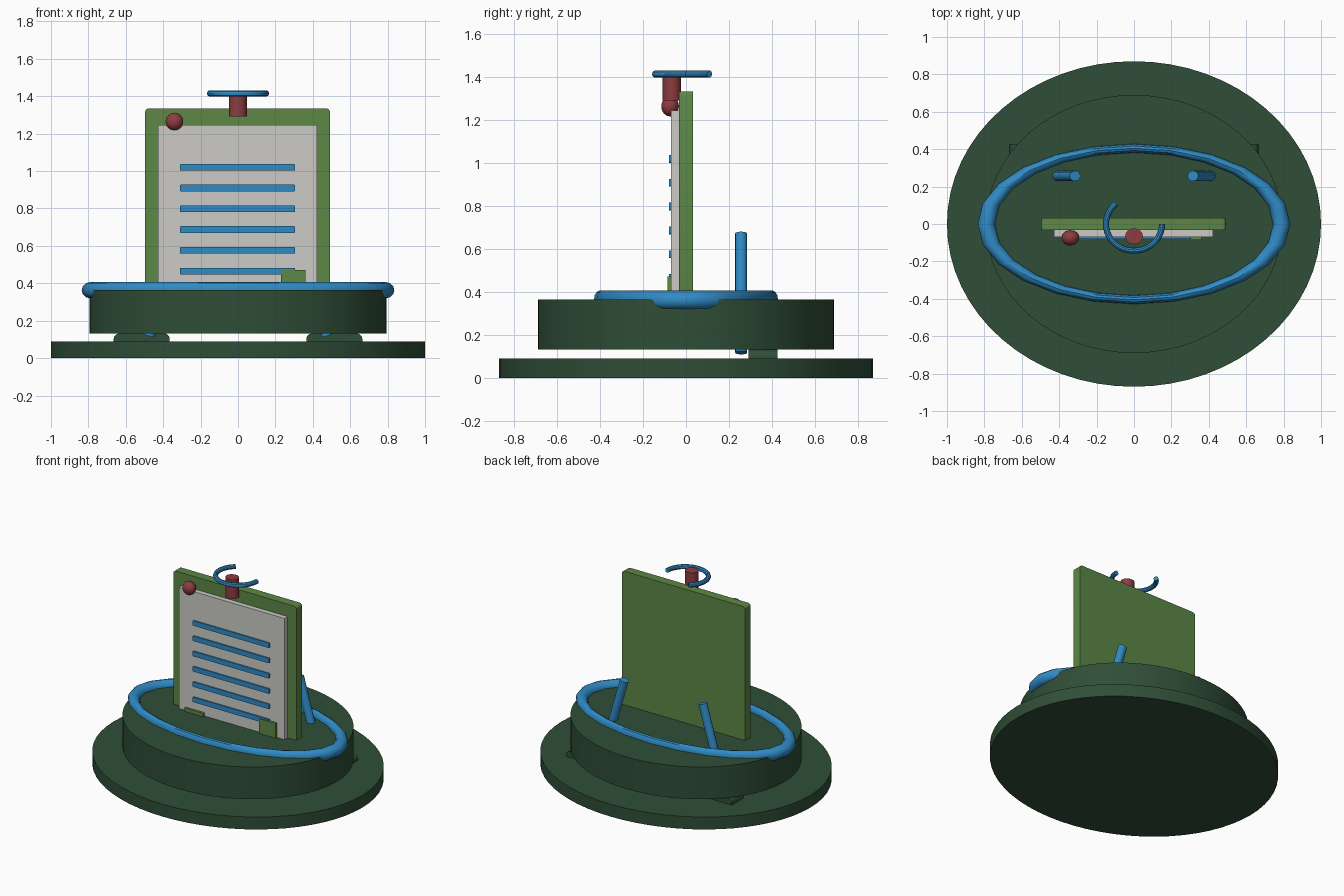
import bpy, bmesh, math
from mathutils import Vector, Matrix

cube = bpy.data.objects.get("Cube")
if cube:
    bpy.data.objects.remove(cube, do_unlink=True)


def material(name, rgb):
    """Flat material from an sRGB colour in 0..255."""
    linear = [((c / 255 + 0.055) / 1.055) ** 2.4 for c in rgb] + [1]
    mat = bpy.data.materials.new(name)
    mat.use_nodes = True
    mat.diffuse_color = linear
    mat.node_tree.nodes["Principled BSDF"].inputs["Base Color"].default_value = linear
    return mat


DARK = material("dark green", (47, 78, 55))
GREEN = material("leaf green", (93, 136, 70))
PAPER = material("paper grey", (204, 203, 198))
BLUE = material("blue", (48, 139, 198))
RED = material("dull red", (142, 60, 64))


def finish(bm, name, mat, smooth=True):
    bmesh.ops.recalc_face_normals(bm, faces=bm.faces)
    mesh = bpy.data.meshes.new(name)
    bm.to_mesh(mesh)
    bm.free()
    mesh.materials.append(mat)
    obj = bpy.data.objects.new(name, mesh)
    bpy.context.collection.objects.link(obj)
    if smooth:
        bpy.ops.object.select_all(action="DESELECT")
        obj.select_set(True)
        bpy.context.view_layer.objects.active = obj
        bpy.ops.object.shade_smooth_by_angle(angle=math.radians(35))
    return obj


def box(name, mat, low, high, bevel=0):
    """Box between two corners; bevel rounds the edges that run along y."""
    low, high = Vector(low), Vector(high)
    bm = bmesh.new()
    bmesh.ops.create_cube(bm, size=1)
    bm.transform(Matrix.Translation((low + high) / 2) @ Matrix.Diagonal((*(high - low), 1)))
    if bevel:
        edges = [e for e in bm.edges
                 if abs(e.verts[0].co.y - e.verts[1].co.y) > 0.001]
        bmesh.ops.bevel(bm, geom=edges, offset=bevel, segments=3,
                        profile=0.5, affect="EDGES")
    return finish(bm, name, mat)


def rod(name, mat, start, end, rx, ry, sides):
    """Elliptical cylinder between two points."""
    start, end = Vector(start), Vector(end)
    axis = end - start
    turn = Vector((0, 0, 1)).rotation_difference(axis).to_matrix().to_4x4()
    bm = bmesh.new()
    bmesh.ops.create_cone(bm, cap_ends=True, segments=sides,
                          radius1=1, radius2=1, depth=axis.length)
    bm.transform(Matrix.Translation((start + end) / 2) @ turn @ Matrix.Diagonal((rx, ry, 1, 1)))
    return finish(bm, name, mat)


def hoop(name, mat, centre, scale, minor, steps, sides, sweep=math.tau):
    """Unit ring with a round section, stretched by scale; sweep under a turn leaves it open."""
    closed = abs(sweep) >= math.tau
    bm = bmesh.new()
    rings = []
    for i in range(steps if closed else steps + 1):
        a = sweep * i / steps
        ring = []
        for j in range(sides):
            b = math.tau * j / sides
            r = 1 + minor * math.cos(b)
            ring.append(bm.verts.new((r * math.cos(a), r * math.sin(a), minor * math.sin(b))))
        rings.append(ring)
    following = rings[1:] + rings[:1] if closed else rings[1:]
    for one, two in zip(rings, following):
        for j in range(sides):
            k = (j + 1) % sides
            bm.faces.new((one[j], two[j], two[k], one[k]))
    if not closed:
        bm.faces.new(rings[0])
        bm.faces.new(rings[-1])
    bm.transform(Matrix.Translation(centre) @ Matrix.Diagonal((*scale, 1)))
    return finish(bm, name, mat)


# Round base and the raised drum
rod("base_disc", DARK, (0, 0, 0), (0, 0, 0.09), 1.0, 0.87, 64)
rod("drum", DARK, (0, 0, 0.132), (0, 0, 0.365), 0.793, 0.69, 64)

# Feet under the drum and leaning rods behind the board
for side, label in ((1, "left"), (-1, "right")):
    x1, x2 = sorted((side * 0.365, side * 0.665))
    box(label + "_foot", DARK, (x1, 0.29, 0.05), (x2, 0.425, 0.132), 0.03)
    rod(label + "_rod", BLUE, (side * 0.475, 0.257, 0.118),
        (side * 0.315, 0.257, 0.673), 0.03, 0.028, 16)

# Oval ring lying on the drum
hoop("oval_ring", BLUE, (0, 0, 0.363), (0.79, 0.405, 0.75), 0.058, 24, 12)

# Upright board with its sheet
box("board", GREEN, (-0.497, -0.033, 0.3), (0.492, 0.033, 1.335), 0.02)
box("sheet", PAPER, (-0.427, -0.069, 0.34), (0.422, -0.03, 1.245))

# Ruled bars on the sheet
for i in range(6):
    z = 0.465 + 0.111 * i
    box("bar_%d" % (i + 1), BLUE, (-0.31, -0.079, z - 0.018), (0.305, -0.065, z + 0.018), 0.005)

# Small tabs at the foot of the sheet
box("left_tab", GREEN, (0.23, -0.085, 0.34), (0.36, -0.065, 0.472))
box("right_tab", GREEN, (-0.37, -0.085, 0.33), (-0.22, -0.065, 0.39))

# Corner ball
bm = bmesh.new()
bmesh.ops.create_uvsphere(bm, u_segments=24, v_segments=12, radius=1)
bm.transform(Matrix.Translation((-0.34, -0.074, 1.265)) @ Matrix.Diagonal((0.047, 0.041, 0.047, 1)))
finish(bm, "corner_ball", RED)

# Top post with the open hoop around it
rod("top_post", RED, (0, -0.066, 1.292), (0, -0.066, 1.432), 0.047, 0.043, 24)
hoop("open_hoop", BLUE, (0, 0, 1.415), (0.15, 0.143, 0.15), 0.11, 24, 10,
     math.radians(-230))
